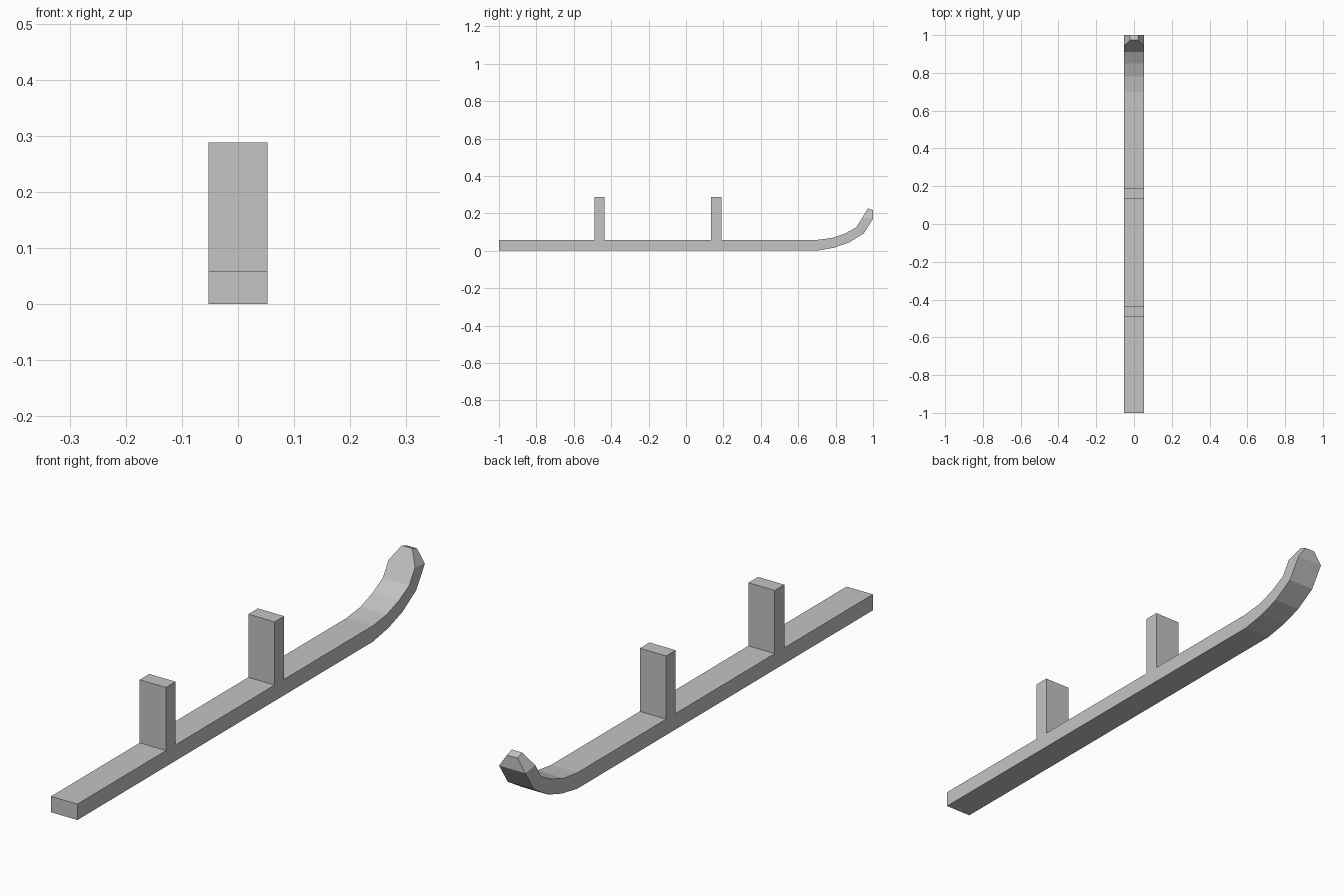
import bpy
import bmesh
from mathutils import Vector

HALF_WIDTH = 0.053
TIP_HALF_WIDTH = 0.021
DECK = 0.058
POST_TOP = 0.288
POSTS = [(0.19, 0.135), (-0.435, -0.49)]  # back and front edge of each post

# Default object
cube = bpy.data.objects.get("Cube")
if cube:
    bpy.data.objects.remove(cube, do_unlink=True)

# Material
grey = bpy.data.materials.new("plain_grey")
grey.use_nodes = True
colour = (0.55, 0.55, 0.55, 1)
grey.diffuse_color = colour
grey.node_tree.nodes["Principled BSDF"].inputs["Base Color"].default_value = colour

# Side profile (y, z): underside and upturned end, then back along the deck
profile = [(-1, 0), (0.70, 0), (0.79, 0.016), (0.87, 0.043), (0.95, 0.092), (1, 0.17),
           (0.943, 0.178), (0.91, 0.125), (0.85, 0.092), (0.78, 0.068), (0.70, DECK)]
for back, front in POSTS:
    profile += [(back, DECK), (back, POST_TOP), (front, POST_TOP), (front, DECK)]
profile.append((-1, DECK))

# Runner with both posts, extruded across its width
bm = bmesh.new()
side = bm.faces.new([bm.verts.new((-HALF_WIDTH, y, z)) for y, z in profile])
across = bmesh.ops.extrude_face_region(bm, geom=[side], use_keep_orig=True)["geom"]
bmesh.ops.translate(bm, vec=(2 * HALF_WIDTH, 0, 0),
                    verts=[v for v in across if isinstance(v, bmesh.types.BMVert)])

# Narrowed tip, grown from the end face of the upturned nose
end = max(bm.faces, key=lambda f: f.calc_center_median().y if len(f.verts) == 4
          and f.calc_center_median().z > 0.15 else -2)
grown = bmesh.ops.extrude_discrete_faces(bm, faces=[end])["faces"][0]
for v in grown.verts:
    outer = v.co.y > 0.97
    x = TIP_HALF_WIDTH if v.co.x > 0 else -TIP_HALF_WIDTH
    v.co = Vector((x, 1, 0.217)) if outer else Vector((x, 0.973, 0.227))

bmesh.ops.recalc_face_normals(bm, faces=bm.faces)
mesh = bpy.data.meshes.new("runner_with_posts")
bm.to_mesh(mesh)
bm.free()
mesh.materials.append(grey)
bpy.context.collection.objects.link(bpy.data.objects.new("runner_with_posts", mesh))
